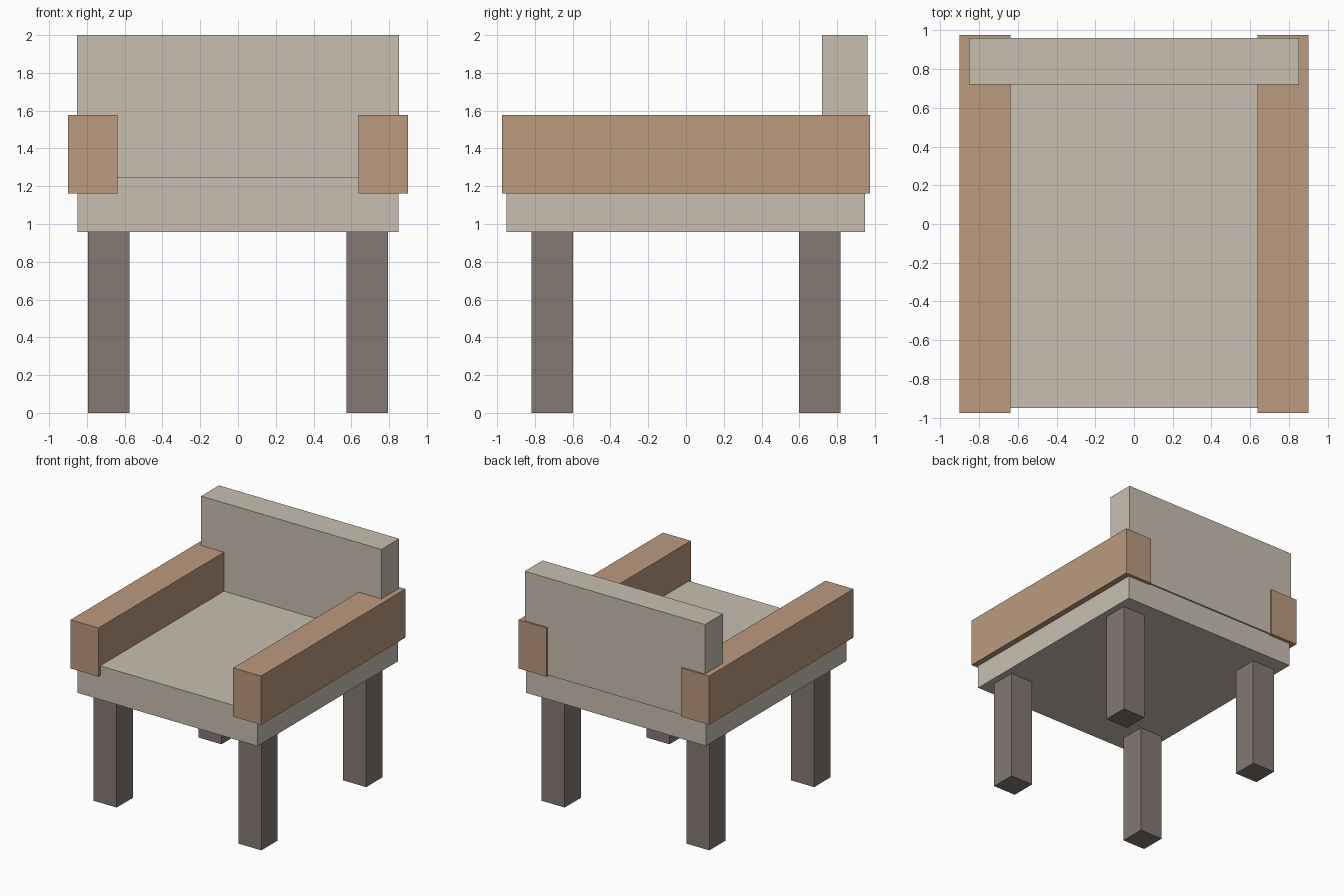
import bpy
import bmesh
from mathutils import Vector

if "Cube" in bpy.data.objects:
    bpy.data.objects.remove(bpy.data.objects["Cube"])


def material(name, color):
    mat = bpy.data.materials.new(name)
    mat.diffuse_color = color
    mat.use_nodes = True
    mat.node_tree.nodes["Principled BSDF"].inputs["Base Color"].default_value = mat.diffuse_color
    return mat


def box(name, low, high, mat):
    """Axis-aligned box between two opposite corners."""
    low, high = Vector(low), Vector(high)
    bm = bmesh.new()
    bmesh.ops.create_cube(bm, size=1)
    bmesh.ops.scale(bm, vec=high - low, verts=bm.verts)
    bmesh.ops.translate(bm, vec=(low + high) / 2, verts=bm.verts)
    mesh = bpy.data.meshes.new(name)
    bm.to_mesh(mesh)
    bm.free()
    mesh.materials.append(mat)
    obj = bpy.data.objects.new(name, mesh)
    bpy.context.collection.objects.link(obj)
    return obj


cushion = material("cushion_beige", (0.58, 0.52, 0.44, 1))
wood = material("arm_wood", (0.50, 0.32, 0.21, 1))
dark = material("leg_dark_wood", (0.23, 0.19, 0.17, 1))

# Seat and backrest
box("seat", (-0.85, -0.95, 0.957), (0.85, 0.947, 1.245), cushion)
box("backrest", (-0.852, 0.72, 1.17), (0.852, 0.96, 2.0), cushion)

for side, sx in (("left", -1), ("right", 1)):
    # Armrests
    x0, x1 = sorted((sx * 0.637, sx * 0.90))
    box(f"{side}_armrest", (x0, -0.975, 1.162), (x1, 0.975, 1.578), wood)

    # Legs
    x0, x1 = sorted((sx * 0.575, sx * 0.793))
    for end, sy in (("front", -1), ("back", 1)):
        y0, y1 = sorted((sy * 0.598, sy * 0.817))
        box(f"{end}_{side}_leg", (x0, y0, 0), (x1, y1, 0.957), dark)
